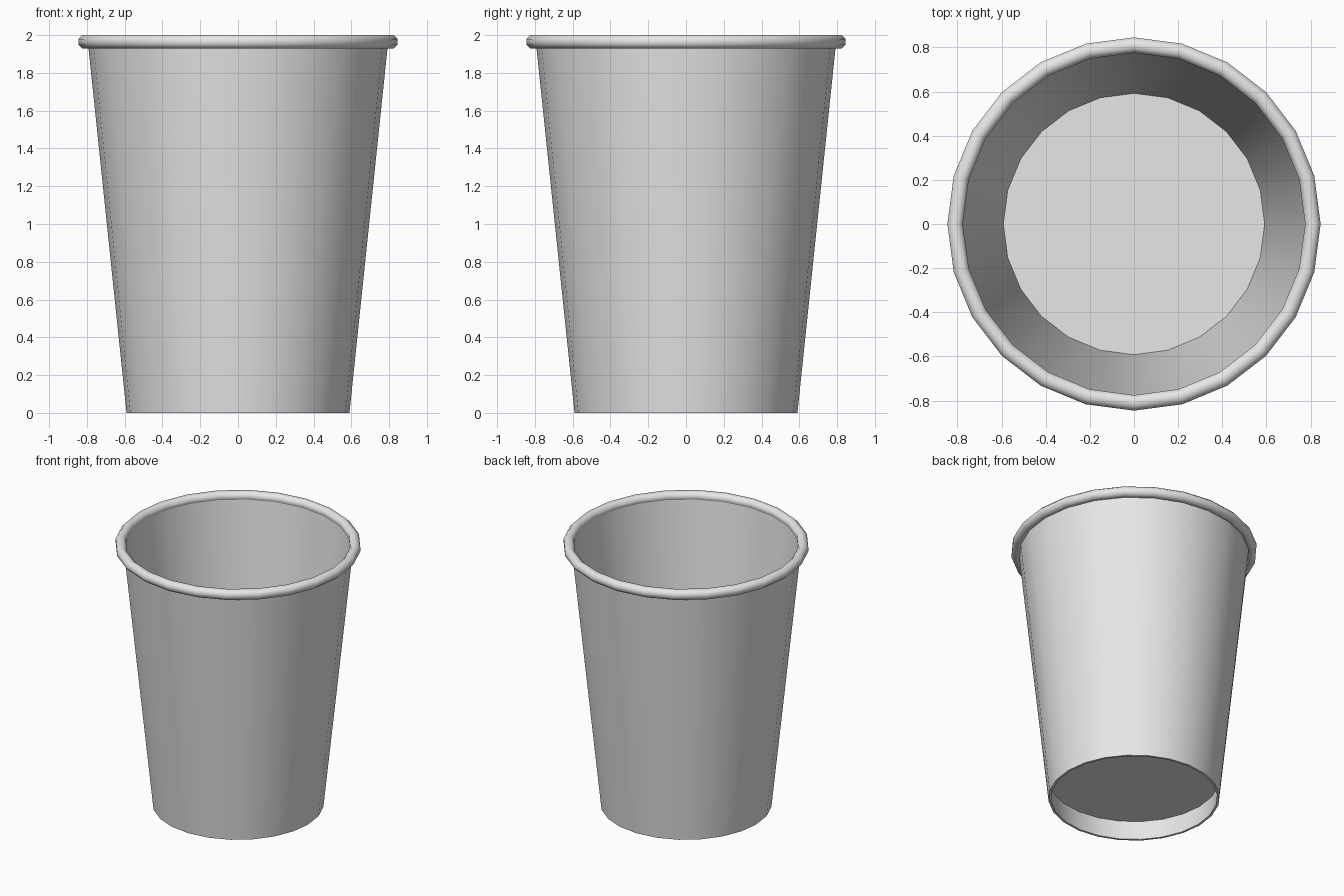
import bpy
import math

SIDES = 24

cube = bpy.data.objects.get("Cube")
if cube:
    bpy.data.objects.remove(cube, do_unlink=True)

paper = bpy.data.materials.new("light grey")
paper.use_nodes = True
paper.diffuse_color = (0.8, 0.8, 0.8, 1)
paper.node_tree.nodes["Principled BSDF"].inputs["Base Color"].default_value = (0.8, 0.8, 0.8, 1)


def finish(obj):
    obj.data.materials.append(paper)
    bpy.ops.object.select_all(action="DESELECT")
    obj.select_set(True)
    bpy.context.view_layer.objects.active = obj
    bpy.ops.object.shade_smooth_by_angle(angle=math.radians(50))


def lathe(name, profile):
    """Turn a closed (radius, height) loop, listed anticlockwise, about z."""
    n = len(profile)
    verts, faces = [], []
    for i in range(SIDES):
        a = math.tau * i / SIDES
        verts += [(r * math.cos(a), r * math.sin(a), z) for r, z in profile]
        j = (i + 1) % SIDES
        for k in range(n):
            m = (k + 1) % n
            faces.append((i * n + k, j * n + k, j * n + m, i * n + m))
    mesh = bpy.data.meshes.new(name)
    mesh.from_pydata(verts, [], faces)
    obj = bpy.data.objects.new(name, mesh)
    bpy.context.collection.objects.link(obj)
    finish(obj)


# Thin tapered wall, ending inside the rolled rim
lathe("cup_wall", [(0.573, 0), (0.59, 0), (0.795, 1.965), (0.778, 1.965)])

# Rolled rim: an eight-sided bead
bead = [math.tau * (k + 0.5) / 8 for k in range(8)]
lathe("rolled_rim", [(0.81 + 0.038 * math.cos(a), 1.965 + 0.038 * math.sin(a)) for a in bead])

# Raised floor, recessed above the bottom edge
bpy.ops.mesh.primitive_cone_add(vertices=SIDES, radius1=0.592, radius2=0.595,
                                depth=0.03, location=(0, 0, 0.165))
floor = bpy.context.object
floor.name = "cup_floor"
finish(floor)
